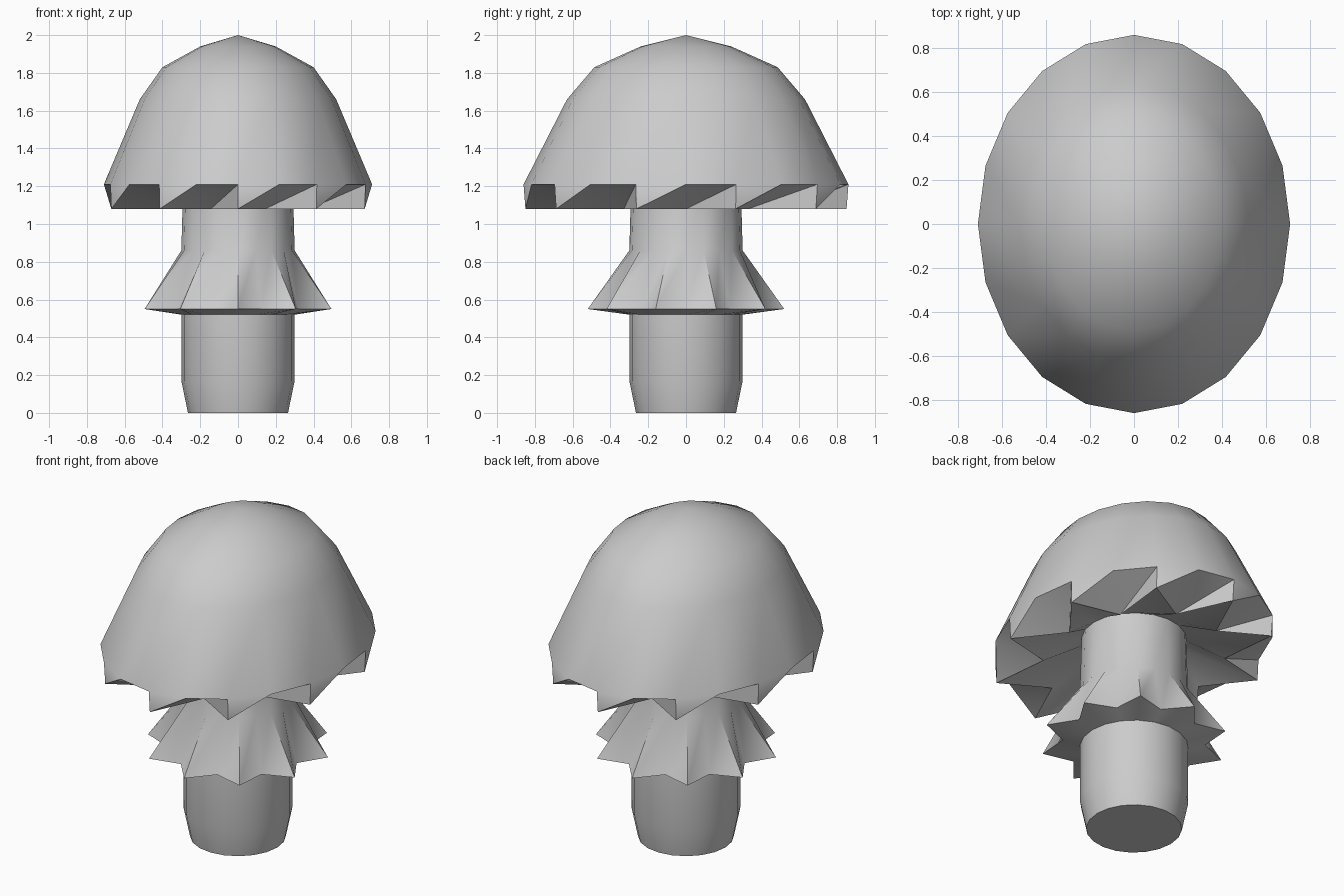
import bpy, math

if "Cube" in bpy.data.objects:
    bpy.data.objects.remove(bpy.data.objects["Cube"])

SIDES = 20


def lathe(name, rings):
    """Loft rings (rx, ry, z, notch) from bottom to top; notch scales every
    second vertex to make a toothed edge. A zero radius makes a single pole."""
    verts, faces, loops = [], [], []
    for rx, ry, z, notch in rings:
        n = 1 if rx == 0 else SIDES
        loops.append([len(verts) + (i % n) for i in range(SIDES)])
        for i in range(n):
            a = 2 * math.pi * i / SIDES
            k = notch if i % 2 else 1
            verts.append((rx * k * math.sin(a), -ry * k * math.cos(a), z))
    for lo, up in zip(loops, loops[1:]):
        for i in range(SIDES):
            j = (i + 1) % SIDES
            for tri in ((lo[i], lo[j], up[j]), (lo[i], up[j], up[i])):
                if len(set(tri)) == 3:
                    faces.append(tri)
    if rings[0][0] > 0:
        faces.append(loops[0][::-1])
    mesh = bpy.data.meshes.new(name)
    mesh.from_pydata(verts, [], faces)
    mesh.update()
    obj = bpy.data.objects.new(name, mesh)
    bpy.context.collection.objects.link(obj)
    bpy.ops.object.select_all(action='DESELECT')
    obj.select_set(True)
    bpy.context.view_layer.objects.active = obj
    bpy.ops.object.shade_smooth_by_angle(angle=math.radians(50))
    return obj


# Stem with a toothed skirt around its middle
lathe("stem", [
    (0.265, 0.265, 0.0, 1),
    (0.30, 0.30, 0.17, 1),
    (0.30, 0.30, 0.52, 1),
    (0.52, 0.52, 0.55, 0.76),
    (0.30, 0.30, 0.86, 1),
    (0.29, 0.29, 1.22, 1),
])

# Oval cap: hollowed underside, toothed rim, faceted dome
lathe("cap", [
    (0, 0, 1.21, 1),
    (0.29, 0.29, 1.21, 1),
    (0.705, 0.85, 1.08, 0.66),
    (0.71, 0.86, 1.21, 1),
    (0.52, 0.63, 1.66, 1),
    (0.40, 0.485, 1.83, 1),
    (0.20, 0.24, 1.94, 1),
    (0, 0, 2.0, 1),
])
